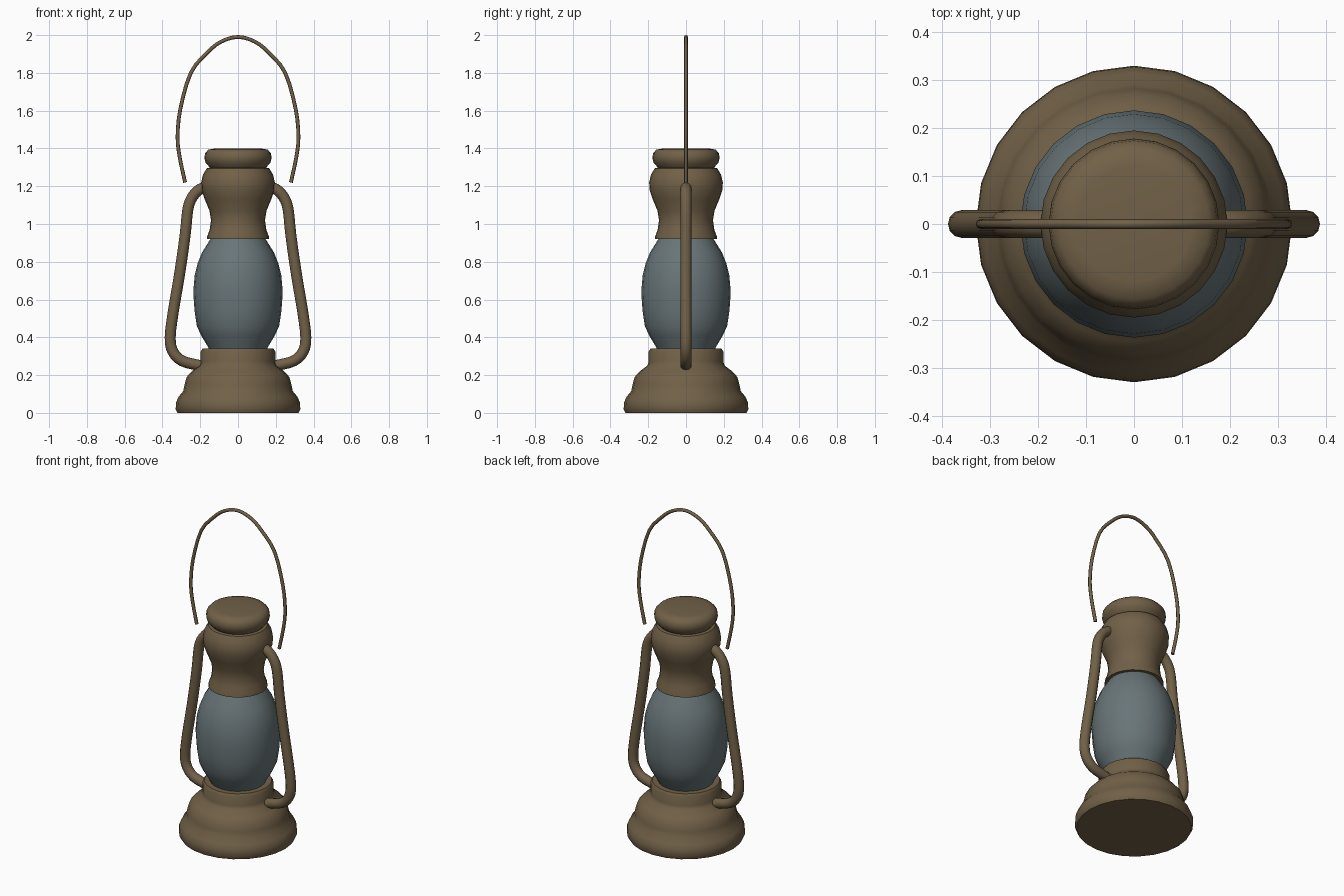
import bpy, bmesh, math
from mathutils import Vector

if "Cube" in bpy.data.objects:
    bpy.data.objects.remove(bpy.data.objects["Cube"])


def material(name, rgb):
    m = bpy.data.materials.new(name)
    m.diffuse_color = (*rgb, 1)
    m.use_nodes = True
    m.node_tree.nodes["Principled BSDF"].inputs["Base Color"].default_value = m.diffuse_color
    return m


metal = material("aged_brass", (0.165, 0.118, 0.064))
glass = material("smoky_glass", (0.14, 0.178, 0.19))


def finish(name, bm, mat, angle=40):
    bmesh.ops.recalc_face_normals(bm, faces=bm.faces)
    me = bpy.data.meshes.new(name)
    bm.to_mesh(me)
    bm.free()
    me.materials.append(mat)
    ob = bpy.data.objects.new(name, me)
    bpy.context.collection.objects.link(ob)
    bpy.ops.object.select_all(action='DESELECT')
    ob.select_set(True)
    bpy.context.view_layer.objects.active = ob
    bpy.ops.object.shade_smooth_by_angle(angle=math.radians(angle))
    return ob


def skin(name, rings, mat, angle=40):
    """Join successive rings of points into a closed skin with end caps."""
    bm = bmesh.new()
    vs = [[bm.verts.new(p) for p in ring] for ring in rings]
    n = len(vs[0])
    for a, b in zip(vs, vs[1:]):
        for i in range(n):
            j = (i + 1) % n
            bm.faces.new((a[i], a[j], b[j], b[i]))
    bm.faces.new(vs[0])
    bm.faces.new(vs[-1])
    return finish(name, bm, mat, angle)


def lathe(name, profile, mat, n=24, angle=40):
    rings = [[(r * math.cos(2 * math.pi * i / n), r * math.sin(2 * math.pi * i / n), z)
              for i in range(n)] for r, z in profile]
    return skin(name, rings, mat, angle)


def tube(name, path, radius, mat, n=12):
    """Sweep a circle along a path of (x, z) points lying in the y = 0 plane."""
    pts = [Vector((x, 0, z)) for x, z in path]
    rings = []
    for k, p in enumerate(pts):
        t = (pts[min(k + 1, len(pts) - 1)] - pts[max(k - 1, 0)]).normalized()
        side = t.cross(Vector((0, 1, 0)))
        rings.append([p + radius * (side * math.cos(2 * math.pi * i / n)
                      + Vector((0, math.sin(2 * math.pi * i / n), 0))) for i in range(n)])
    return skin(name, rings, mat, 50)


def smooth_path(pts, steps=3):
    """Catmull-Rom interpolation of 2D points."""
    p = [Vector(q) for q in pts]
    p = [2 * p[0] - p[1]] + p + [2 * p[-1] - p[-2]]
    out = []
    for i in range(1, len(p) - 2):
        a, b, c, d = p[i - 1:i + 3]
        for s in range(steps):
            t = s / steps
            out.append(0.5 * (2 * b + (c - a) * t + (2 * a - 5 * b + 4 * c - d) * t * t
                              + (3 * b - a - 3 * c + d) * t ** 3))
    return out + [p[-2]]


# Fuel tank base
lathe("tank_base", [(0.32, 0), (0.33, 0.02), (0.328, 0.055), (0.315, 0.085), (0.29, 0.115),
                    (0.283, 0.15), (0.272, 0.19), (0.245, 0.22), (0.205, 0.25),
                    (0.198, 0.27), (0.198, 0.325), (0.188, 0.34)], metal)

# Glass chimney
lathe("glass_globe", [(0.15, 0.33), (0.165, 0.36), (0.195, 0.41), (0.218, 0.46), (0.23, 0.54),
                      (0.237, 0.64), (0.229, 0.73), (0.214, 0.79), (0.19, 0.85),
                      (0.14, 0.93)], glass)

# Chimney hood and cap
lathe("hood", [(0.165, 0.92), (0.163, 0.935), (0.15, 0.97), (0.143, 1.02), (0.151, 1.07),
               (0.176, 1.13), (0.193, 1.18), (0.195, 1.22), (0.186, 1.26),
               (0.165, 1.295), (0.14, 1.3)], metal)
lathe("cap", [(0.14, 1.29), (0.15, 1.3), (0.172, 1.325), (0.178, 1.35), (0.174, 1.375),
              (0.157, 1.394), (0.12, 1.4)], metal)

# Side air tubes
side = smooth_path([(0.16, 1.195), (0.2, 1.185), (0.24, 1.145), (0.265, 1.08), (0.28, 0.94),
                    (0.31, 0.73), (0.342, 0.54), (0.359, 0.4), (0.345, 0.325),
                    (0.295, 0.275), (0.2, 0.25)])
for s, label in ((1, "right"), (-1, "left")):
    tube("side_tube_" + label, [(s * x, z) for x, z in side], 0.029, metal)

# Wire carrying handle
half = [(0.28, 1.22), (0.308, 1.35), (0.32, 1.46), (0.305, 1.61), (0.25, 1.8),
        (0.165, 1.905), (0.09, 1.965)]
arc = half + [(0, 1.99)] + [(-x, z) for x, z in reversed(half)]
tube("wire_handle", smooth_path(arc), 0.01, metal, 8)
